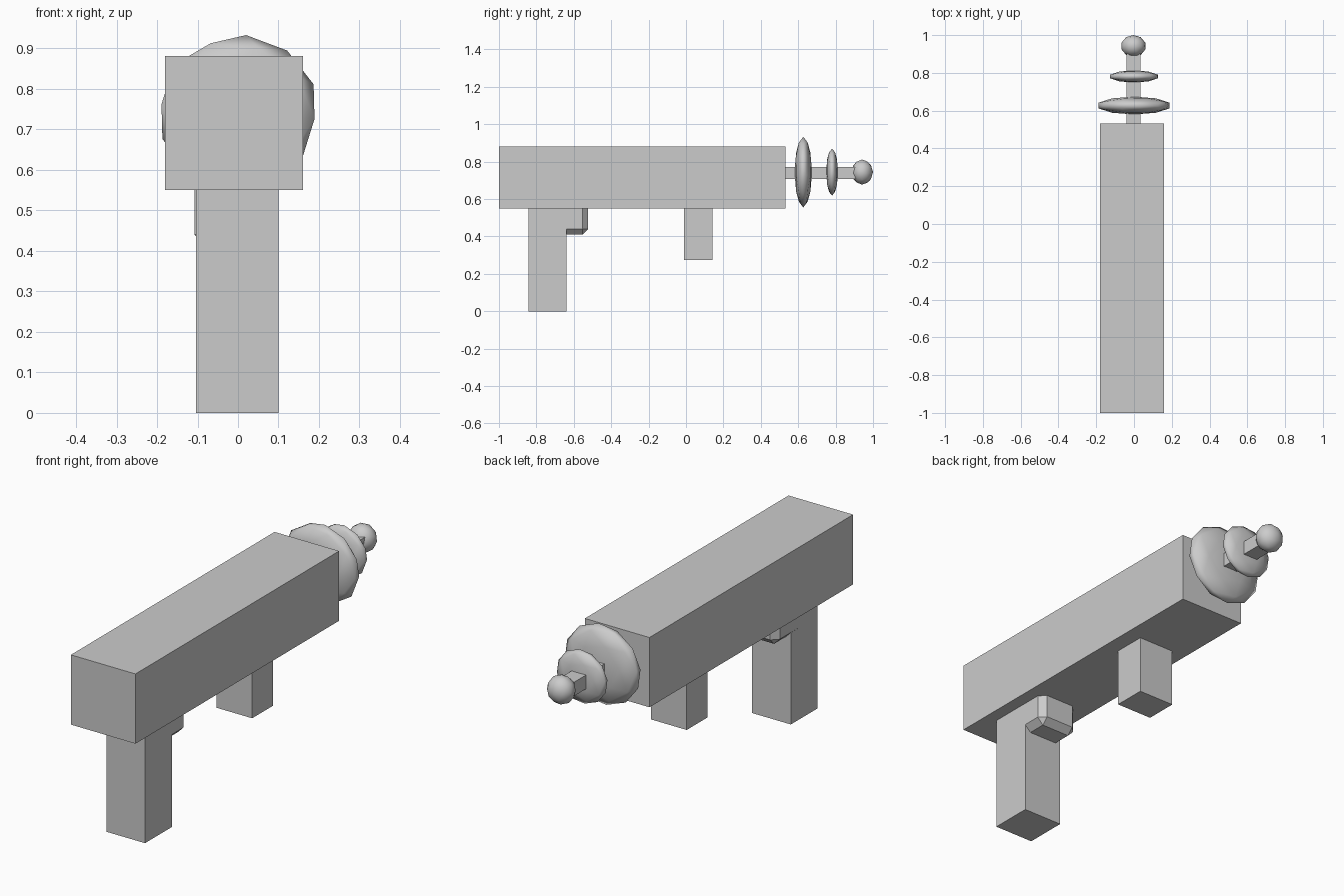
import bpy
from mathutils import Euler, Vector

if "Cube" in bpy.data.objects:
    bpy.data.objects.remove(bpy.data.objects["Cube"])


def box(name, lo, hi, bevel=0.0):
    """Axis-aligned block between two corners, optionally chamfered."""
    lo, hi = Vector(lo), Vector(hi)
    bpy.ops.mesh.primitive_cube_add(size=1, location=(lo + hi) / 2)
    ob = bpy.context.object
    ob.name = name
    for v in ob.data.vertices:
        v.co = v.co * (hi - lo)
    if bevel:
        mod = ob.modifiers.new("chamfer", 'BEVEL')
        mod.width = bevel
        mod.segments = 1
    return ob


def blob(name, centre, half, tilt):
    """Coarse smooth-shaded icosphere, turned, then squashed to half sizes."""
    bpy.ops.mesh.primitive_ico_sphere_add(subdivisions=2, radius=1, location=centre)
    ob = bpy.context.object
    ob.name = name
    me = ob.data
    me.transform(Euler(tilt).to_matrix().to_4x4())
    for i in range(3):
        k = half[i] / max(abs(v.co[i]) for v in me.vertices)
        for v in me.vertices:
            v.co[i] *= k
    bpy.ops.object.shade_smooth()
    return ob


# main body and grips
box("body", (-0.18, -1.0, 0.55), (0.16, 0.532, 0.882))
box("rear_handle", (-0.104, -0.842, 0.0), (0.1, -0.64, 0.56))
box("fore_grip", (-0.104, -0.012, 0.273), (0.083, 0.143, 0.56))

# chamfered trigger block, partly buried in handle and body
box("trigger", (-0.107, -0.72, 0.41), (0.1, -0.523, 0.61), bevel=0.03)

# square emitter rod with two flattened discs and a ball tip
box("emitter_rod", (-0.04, 0.5, 0.706), (0.035, 0.95, 0.772))
blob("large_disc", (0.0, 0.627, 0.744), (0.189, 0.047, 0.189), (0.0, 0.1, 0.0))
blob("small_disc", (0.0, 0.781, 0.744), (0.126, 0.032, 0.126), (0.0, 0.1, 0.0))
blob("ball_tip", (-0.003, 0.942, 0.744), (0.063, 0.058, 0.067), (0.0, 0.1, 0.0))
